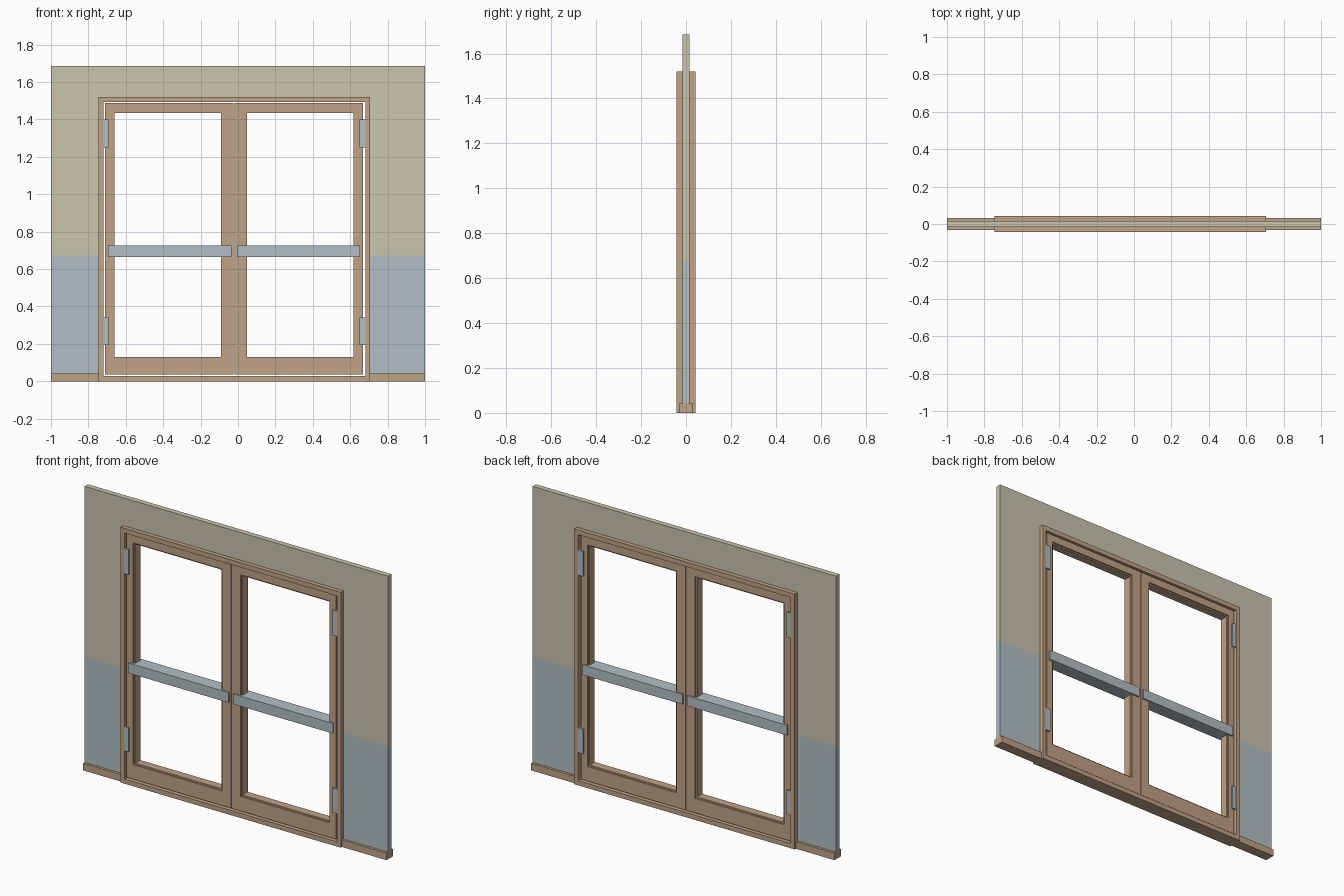
import bpy

cube = bpy.data.objects.get("Cube")
if cube:
    bpy.data.objects.remove(cube)


def material(name, colour):
    m = bpy.data.materials.new(name)
    m.use_nodes = True
    m.diffuse_color = (*colour, 1)
    m.node_tree.nodes["Principled BSDF"].inputs["Base Color"].default_value = (*colour, 1)
    return m


WOOD = material("warm wood", (0.53, 0.36, 0.24))
BEIGE = material("beige wall paint", (0.59, 0.56, 0.43))
STEEL = material("blue grey", (0.45, 0.52, 0.55))


def prism(name, outer, depth, mat, hole=None):
    """Upright plate from (x0, x1, z0, z1), centred on y = 0, with an optional opening."""
    def corners(r):
        return [(r[0], r[2]), (r[1], r[2]), (r[1], r[3]), (r[0], r[3])]

    rings = [corners(outer)] + ([corners(hole)] if hole else [])
    verts = [(x, y, z) for ring in rings for y in (-depth, depth) for x, z in ring]
    faces = []
    for i in range(4):
        j = (i + 1) % 4
        faces.append((i, i + 4, j + 4, j))
        if hole:
            faces += [(i + 8, j + 8, j + 12, i + 12),
                      (i, j, j + 8, i + 8),
                      (i + 4, i + 12, j + 12, j + 4)]
    if not hole:
        faces += [(0, 1, 2, 3), (7, 6, 5, 4)]
    mesh = bpy.data.meshes.new(name)
    mesh.from_pydata(verts, [], faces)
    mesh.materials.append(mat)
    obj = bpy.data.objects.new(name, mesh)
    bpy.context.collection.objects.link(obj)
    return obj


# Fixed frame around the double door
LEFT, RIGHT, TOP = -0.745, 0.707, 1.52
prism("door_frame", (LEFT, RIGHT, 0, TOP), 0.042, WOOD, (-0.718, 0.682, 0.028, 1.492))

# Wall: painted dado below, beige above, around the opening
SPLIT, WALL = 0.672, 0.016
for side, x0, x1 in (("right", -1, LEFT), ("left", RIGHT, 1)):
    prism(side + "_lower_wall", (x0, x1, 0.042, SPLIT), WALL, STEEL)
    prism(side + "_upper_wall", (x0, x1, SPLIT, TOP), WALL, BEIGE)
    prism(side + "_skirting", (x0, x1, 0, 0.042), 0.031, WOOD)
prism("wall_above_door", (-1, 1, TOP, 1.685), WALL, BEIGE)

# Two leaves, each with an inner bead, a push bar and two hinges
leaves = (
    ("right", (-0.711, -0.024), (-0.668, -0.083), (-0.695, -0.035), (-0.722, -0.692)),
    ("left", (-0.02, 0.668), (0.04, 0.626), (-0.005, 0.653), (0.65, 0.682)),
)
for side, leaf, pane, bar, hinge in leaves:
    opening = (*pane, 0.123, 1.443)
    prism(side + "_leaf", (*leaf, 0.036, 1.487), 0.032, WOOD, opening)
    prism(side + "_leaf_bead", opening, 0.024, WOOD,
          (pane[0] + 0.008, pane[1] - 0.008, 0.131, 1.435))
    prism(side + "_push_bar", (*bar, 0.665, 0.725), 0.041, STEEL)
    for level, z0, z1 in (("lower", 0.195, 0.34), ("upper", 1.25, 1.40)):
        prism(f"{side}_{level}_hinge", (*hinge, z0, z1), 0.041, STEEL)
